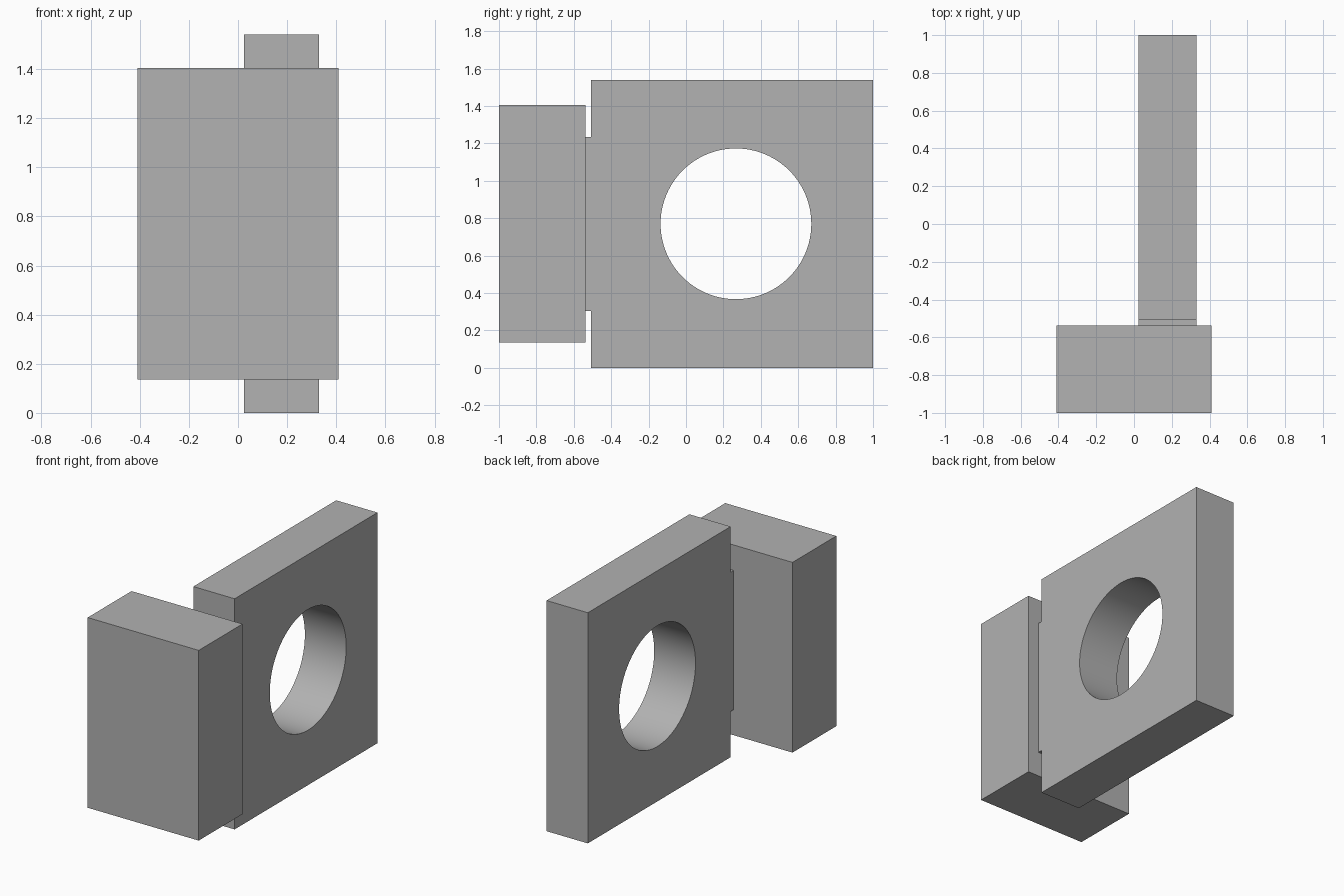
import bpy
import bmesh
import math
from mathutils import Matrix

default_cube = bpy.data.objects.get("Cube")
if default_cube:
    bpy.data.objects.remove(default_cube, do_unlink=True)

GREY = (0.445, 0.445, 0.445, 1.0)
grey = bpy.data.materials.new("plain grey")
grey.use_nodes = True
grey.diffuse_color = GREY
grey.node_tree.nodes["Principled BSDF"].inputs["Base Color"].default_value = GREY


def add_object(name, bm):
    bmesh.ops.recalc_face_normals(bm, faces=bm.faces)
    mesh = bpy.data.meshes.new(name)
    bm.to_mesh(mesh)
    bm.free()
    mesh.materials.append(grey)
    obj = bpy.data.objects.new(name, mesh)
    bpy.context.collection.objects.link(obj)
    return obj


def extrude_profile(name, profile, x0, x1):
    """Extrude a closed (y, z) outline from x0 to x1."""
    bm = bmesh.new()
    face = bm.faces.new([bm.verts.new((x0, y, z)) for y, z in profile])
    moved = bmesh.ops.extrude_face_region(bm, geom=[face])["geom"]
    verts = [v for v in moved if isinstance(v, bmesh.types.BMVert)]
    bmesh.ops.translate(bm, verts=verts, vec=(x1 - x0, 0, 0))
    return add_object(name, bm)


# Front block
extrude_profile("front_block",
                [(-1, 0.135), (-0.538, 0.135), (-0.538, 1.405), (-1, 1.405)],
                -0.41, 0.41)

# Upright plate with a shallow tab that meets the block
plate_x0, plate_x1 = 0.025, 0.33
plate = extrude_profile("upright_plate",
                        [(-0.507, 0), (1, 0), (1, 1.54), (-0.507, 1.54),
                         (-0.507, 1.235), (-0.538, 1.235),
                         (-0.538, 0.305), (-0.507, 0.305)],
                        plate_x0, plate_x1)

# Round hole through the plate
bm = bmesh.new()
bmesh.ops.create_cone(bm, cap_ends=True, segments=96, radius1=0.403,
                      radius2=0.403, depth=1,
                      matrix=Matrix.Translation((0.18, 0.267, 0.77))
                      @ Matrix.Rotation(math.pi / 2, 4, "Y"))
cutter = add_object("hole_cutter", bm)
cutter.hide_render = True

cut = plate.modifiers.new("round hole", "BOOLEAN")
cut.operation = "DIFFERENCE"
cut.solver = "EXACT"
cut.object = cutter

bpy.ops.object.select_all(action="DESELECT")
plate.select_set(True)
bpy.context.view_layer.objects.active = plate
bpy.ops.object.modifier_apply(modifier=cut.name)
bpy.data.objects.remove(cutter, do_unlink=True)
bpy.ops.object.shade_smooth_by_angle(angle=math.radians(30))
